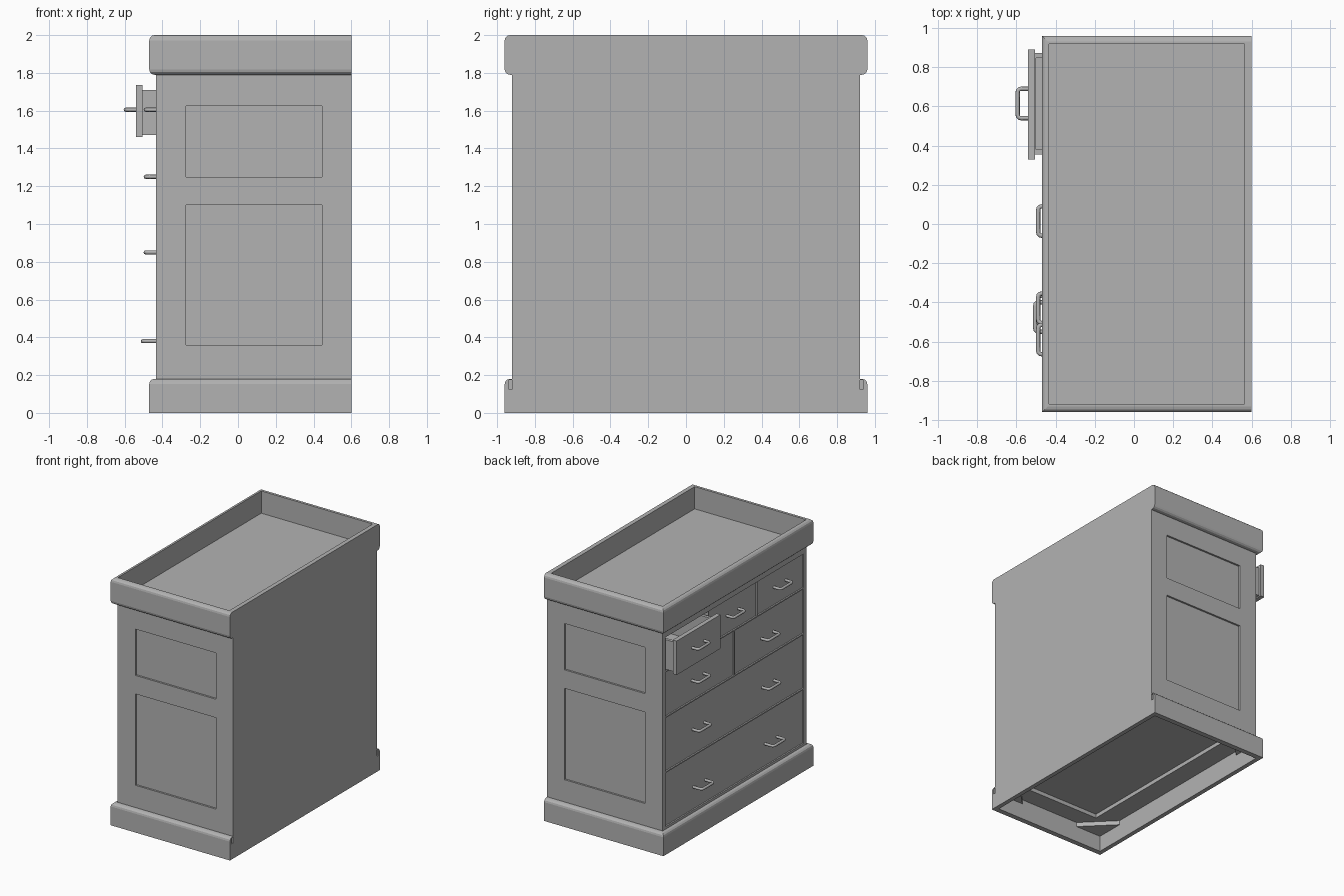
import bpy, bmesh
from mathutils import Vector

cube = bpy.data.objects.get("Cube")
if cube:
    bpy.data.objects.remove(cube, do_unlink=True)

paint = bpy.data.materials.new("plain_grey")
paint.use_nodes = True
GREY = (0.45, 0.45, 0.45, 1)
paint.diffuse_color = GREY
paint.node_tree.nodes["Principled BSDF"].inputs["Base Color"].default_value = GREY

BACK, FACE, TRIM = 0.6, -0.435, -0.47


def add_box(bm, xs, ys, zs):
    verts = bmesh.ops.create_cube(bm, size=1)["verts"]
    for v in verts:
        v.co = Vector([(r[0] + r[1]) / 2 + c * (r[1] - r[0])
                       for c, r in zip(v.co, (xs, ys, zs))])


def finish(name, bm):
    mesh = bpy.data.meshes.new(name)
    bm.to_mesh(mesh)
    bm.free()
    mesh.materials.append(paint)
    obj = bpy.data.objects.new(name, mesh)
    bpy.context.collection.objects.link(obj)
    return obj


def boxes(name, *ranges):
    bm = bmesh.new()
    for r in ranges:
        add_box(bm, *r)
    return finish(name, bm)


def cut(obj, *ranges):
    cutter = boxes("cutter", *ranges)
    cutter.hide_render = True
    mod = obj.modifiers.new("cut", 'BOOLEAN')
    mod.operation, mod.solver, mod.object = 'DIFFERENCE', 'EXACT', cutter
    bpy.context.view_layer.update()
    bpy.context.view_layer.objects.active = obj
    bpy.ops.object.modifier_apply(modifier=mod.name)
    bpy.data.objects.remove(cutter, do_unlink=True)


def trim(name, z0, z1, rounded):
    """Moulding around three sides, flush at the back, open through the middle."""
    bm = bmesh.new()
    add_box(bm, (TRIM, BACK), (-0.96, 0.96), (z0, z1))
    edges = [e for e in bm.edges
             if any(all(abs(v.co.z - z) < 0.001 for v in e.verts) for z in rounded)
             and min(v.co.x for v in e.verts) < 0]
    bmesh.ops.bevel(bm, geom=edges, offset=0.028, segments=3, profile=0.5, affect='EDGES')
    return finish(name, bm)


# Drawer layout: y range, z range, handle y, handle z, handle tip x
TOP, SECOND, THIRD, BOTTOM = (1.46, 1.735), (1.09, 1.45), (0.645, 1.08), (0.2, 0.635)
LEFT, RIGHT, WIDE = (0.005, 0.885), (-0.885, -0.005), (-0.885, 0.885)
closed = [
    ("top_middle", (-0.285, 0.325), TOP, [0.015], 1.605, -0.5),
    ("top_end", (-0.885, -0.295), TOP, [-0.59], 1.605, -0.5),
    ("second_left", LEFT, SECOND, [0.46], 1.25, -0.5),
    ("second_right", RIGHT, SECOND, [-0.43], 1.25, -0.5),
    ("third", WIDE, THIRD, [-0.44, 0.45], 0.85, -0.5),
    ("bottom", WIDE, BOTTOM, [-0.475, 0.44], 0.38, -0.515),
]

# Cabinet body with drawer openings, side panels and an underside recess
body = boxes("cabinet_body", ((FACE, BACK), (-0.92, 0.92), (0.165, 1.82)))
openings = [((-0.6, -0.3), ys, zs) for _, ys, zs, *_ in closed]
openings.append(((-0.6, 0.42), (0.335, 0.885), TOP))
openings.append(((-0.27, 0.4), (-0.77, 0.77), (0.1, 0.197)))
for side in (-1, 1):
    ys = sorted((side * 0.905, side * 1.0))
    for zs in ((0.36, 1.1), (1.25, 1.625)):
        openings.append(((-0.275, 0.445), ys, zs))
cut(body, *openings)

# Tray rim on top and plinth below
hole = ((-0.434, 0.565), (-0.918, 0.918))
rim = trim("tray_rim", 1.79, 2.0, (1.79, 2.0))
cut(rim, (*hole, (1.5, 2.5)))
plinth = trim("plinth", 0.0, 0.18, (0.18,))
notches = [((0.57, 0.7), ys, (0.125, 0.175)) for ys in ((0.922, 0.937), (-0.937, -0.922))]
cut(plinth, (*hole, (-0.5, 0.5)), *notches)

# Triangular corner braces under the cabinet
for x, sx in ((-0.44, 1), (0.57, -1)):
    for y, sy in ((-0.92, 1), (0.92, -1)):
        bm = bmesh.new()
        corner = [bm.verts.new(p) for p in
                  ((x, y, 0.13), (x + sx * 0.24, y, 0.13), (x, y + sy * 0.24, 0.13))]
        face = bm.faces.new(corner)
        ext = bmesh.ops.extrude_face_region(bm, geom=[face])
        for v in ext["geom"]:
            if isinstance(v, bmesh.types.BMVert):
                v.co.z += 0.036
        bmesh.ops.recalc_face_normals(bm, faces=bm.faces)
        finish("corner_brace", bm)

# Handle: one bent round bar, shared by every drawer
curve = bpy.data.curves.new("handle_path", 'CURVE')
curve.dimensions = '3D'
curve.bevel_depth, curve.bevel_resolution, curve.use_fill_caps = 0.011, 2, True
half = [(0.09, 0.075), (0.03, 0.075), (0.02, 0.073), (0.013, 0.066), (0.011, 0.055)]
path = half + [(x, -y) for x, y in reversed(half)]
spline = curve.splines.new('POLY')
spline.points.add(len(path) - 1)
for point, (x, y) in zip(spline.points, path):
    point.co = (x, y, 0, 1)
helper = bpy.data.objects.new("handle_path", curve)
bpy.context.collection.objects.link(helper)
bpy.context.view_layer.update()
handle_mesh = bpy.data.meshes.new_from_object(
    helper.evaluated_get(bpy.context.evaluated_depsgraph_get()))
bpy.data.objects.remove(helper, do_unlink=True)
handle_mesh.materials.clear()
handle_mesh.materials.append(paint)
handle_mesh.shade_smooth()


def add_handle(x, y, z):
    obj = bpy.data.objects.new("drawer_handle", handle_mesh)
    obj.location = (x, y, z)
    bpy.context.collection.objects.link(obj)


# Closed drawer fronts, set slightly back in their openings
GAP = 0.003
for name, ys, zs, handle_ys, hz, tip in closed:
    boxes(name + "_drawer", ((-0.427, -0.38), (ys[0] + GAP, ys[1] - GAP),
                             (zs[0] + GAP, zs[1] - GAP)))
    for hy in handle_ys:
        add_handle(tip, hy, hz)

# Pulled-out drawer: overlapping front and hollow box
boxes("open_drawer_front", ((-0.54, -0.505), (0.33, 0.89), TOP))
tray = boxes("open_drawer_box", ((-0.506, 0.35), (0.355, 0.872), (1.47, 1.71)))
cut(tray, ((-0.5, 0.33), (0.38, 0.847), (1.49, 2.0)))
add_handle(-0.605, 0.615, 1.605)
